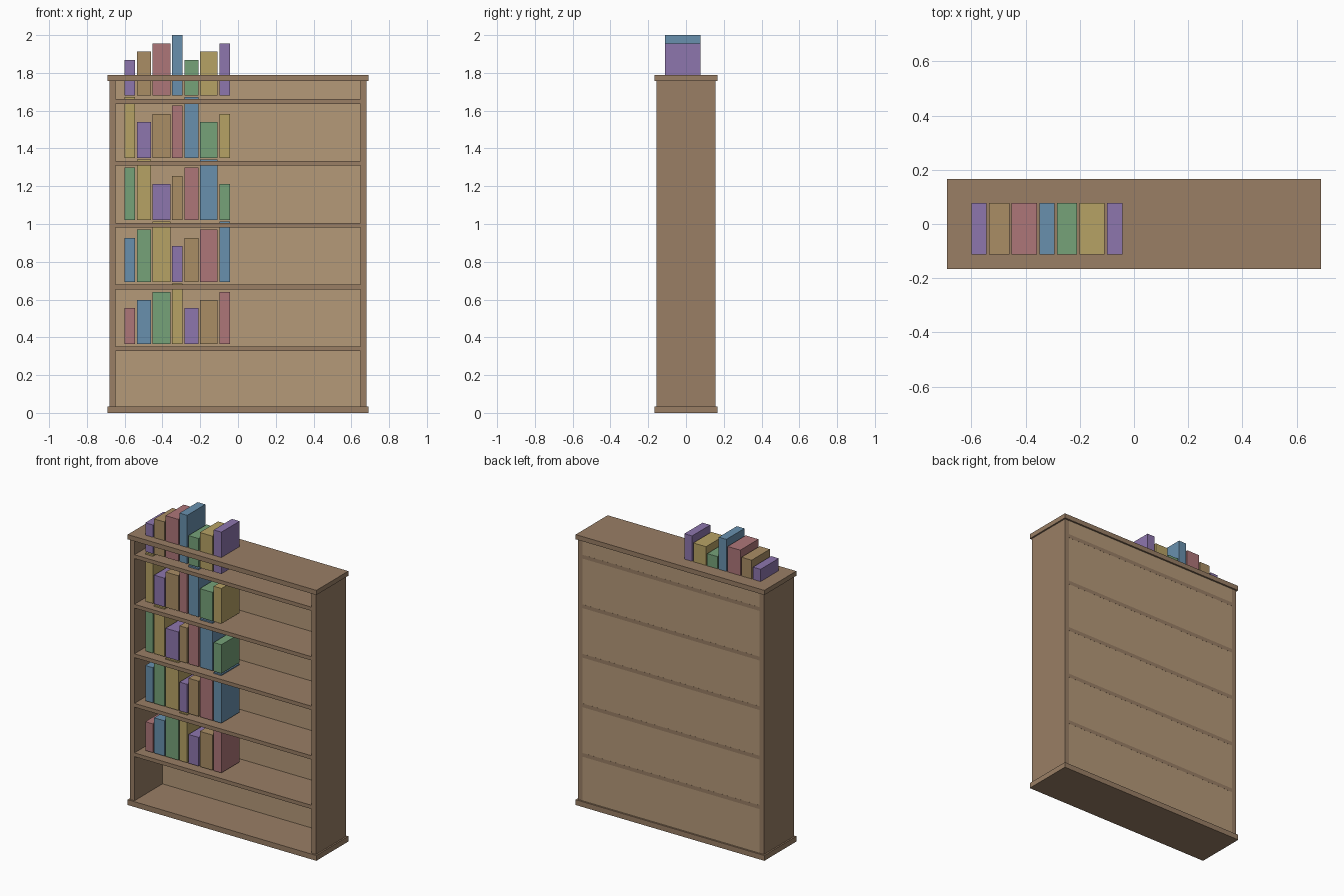
import bpy

if "Cube" in bpy.data.objects:
    bpy.data.objects.remove(bpy.data.objects["Cube"])


def material(name, rgb):
    m = bpy.data.materials.new(name)
    m.diffuse_color = (*rgb, 1)
    m.use_nodes = True
    m.node_tree.nodes["Principled BSDF"].inputs["Base Color"].default_value = m.diffuse_color
    return m


def box(name, x, y, z, mat):
    """Box from (min, max) ranges along each axis."""
    bpy.ops.mesh.primitive_cube_add(size=1, location=[sum(r) / 2 for r in (x, y, z)])
    o = bpy.context.object
    o.name = name
    o.scale = [r[1] - r[0] for r in (x, y, z)]
    bpy.ops.object.transform_apply(location=False, rotation=False, scale=True)
    o.data.materials.append(mat)
    return o


wood = material("wood", (0.32, 0.21, 0.13))
back_wood = material("back_wood", (0.46, 0.32, 0.19))
cloth = [material("cloth_" + n, c) for n, c in (
    ("red", (0.42, 0.18, 0.19)), ("blue", (0.14, 0.28, 0.42)),
    ("green", (0.18, 0.36, 0.19)), ("yellow", (0.47, 0.36, 0.13)),
    ("purple", (0.27, 0.18, 0.42)), ("tan", (0.40, 0.27, 0.13)))]

W, D = 0.68, 0.156            # half width and half depth of the carcass
INNER = 0.648                 # half width between the side panels
Z0, Z1 = 0.035, 1.757         # carcass bottom and top

# Overhanging plinth and top board
box("base_board", (-0.69, 0.69), (-0.167, 0.167), (0, Z0), wood)
box("top_board", (-0.69, 0.69), (-0.167, 0.167), (Z1, 1.788), wood)

# Side panels
box("left_side", (-W, -INNER), (-D, D), (Z0, Z1), wood)
box("right_side", (INNER, W), (-D, D), (Z0, Z1), wood)

# Back panel
box("back_panel", (-INNER, INNER), (0.137, D), (Z0, Z1), back_wood)

# Shelves, each with a row of books; sizes and colours cycle along the rows
widths = (0.056, 0.0745, 0.093)
order = (0, 1, 2, 0, 1, 2, 0)
heights = (0.19, 0.233, 0.277, 0.321)
for row in range(5):
    zc = 0.339 + 0.3275 * row
    box(f"shelf_{row + 1}", (-INNER, INNER), (-D, D + 0.0004),
        (zc - 0.0125, zc + 0.0125), wood)
    x, z = -0.6, 0.364 + 0.32875 * row
    for i, k in enumerate(order):
        h = heights[(row + i) % 4]
        box(f"book_{row + 1}_{i + 1}", (x, x + widths[k]), (-0.112, 0.078),
            (z, z + h), cloth[(row + i) % 6])
        x += widths[k] + 0.009
